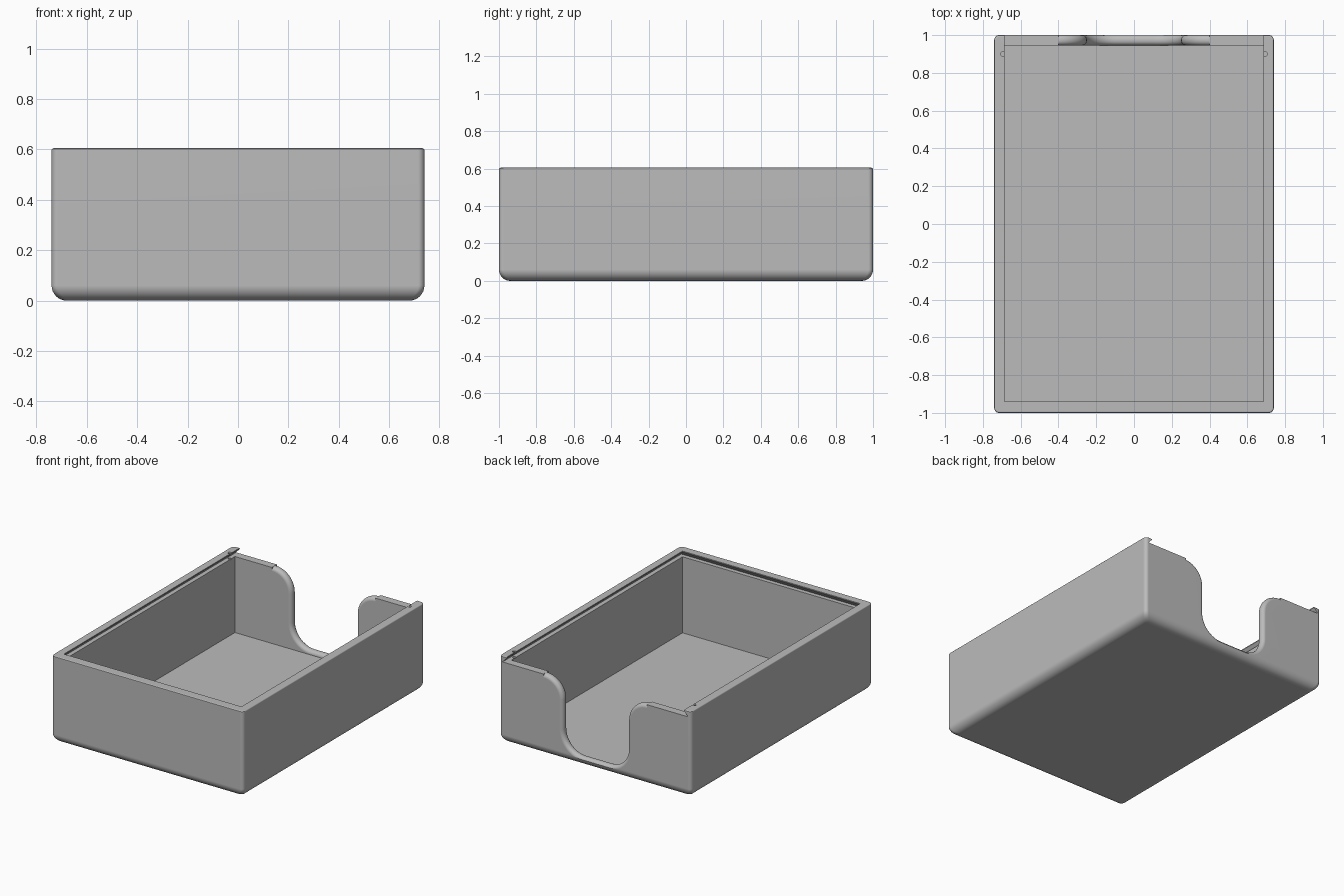
import bpy, bmesh
from math import sin, cos, pi, sqrt, radians

if "Cube" in bpy.data.objects:
    bpy.data.objects.remove(bpy.data.objects["Cube"], do_unlink=True)

W, D, H = 0.74, 1.0, 0.605          # half width, half depth, height
IN_X, IN_FRONT, IN_BACK = 0.685, -0.94, 0.945
FLOOR, LEDGE = 0.035, 0.565
ROUND = 0.06                        # bottom edge radius

grey = bpy.data.materials.new("light grey")
grey.use_nodes = True
grey.diffuse_color = (0.5, 0.5, 0.5, 1)
grey.node_tree.nodes["Principled BSDF"].inputs["Base Color"].default_value = (0.5, 0.5, 0.5, 1)


def loft(name, rings):
    """Closed solid through rings that have equal point counts."""
    bm = bmesh.new()
    loops = [[bm.verts.new(p) for p in ring] for ring in rings]
    n = len(loops[0])
    for a, b in zip(loops, loops[1:]):
        for i in range(n):
            j = (i + 1) % n
            bm.faces.new((a[i], a[j], b[j], b[i]))
    bm.faces.new(loops[0][::-1])
    bm.faces.new(loops[-1])
    bmesh.ops.recalc_face_normals(bm, faces=bm.faces)
    mesh = bpy.data.meshes.new(name)
    bm.to_mesh(mesh)
    bm.free()
    mesh.materials.append(grey)
    ob = bpy.data.objects.new(name, mesh)
    bpy.context.collection.objects.link(ob)
    return ob


def arc(cx, cy, r, start, end, steps):
    angles = [radians(start + (end - start) * i / steps) for i in range(steps + 1)]
    return [(cx + r * cos(a), cy + r * sin(a)) for a in angles]


def rect(x, front, back, z):
    return [(-x, front, z), (x, front, z), (x, back, z), (-x, back, z)]


def rounded_rect(inset, z, r=0.025):
    x, y = W - inset - r, D - inset - r
    pts = []
    for k, (sx, sy) in enumerate([(1, 1), (-1, 1), (-1, -1), (1, -1)]):
        pts += arc(sx * x, sy * y, r, 90 * k, 90 * k + 90, 5)
    return [(px, py, z) for px, py in pts]


def notch_ring(y, d):
    """U-shaped opening with flared top, grown outward by d."""
    r, wall, base = 0.15, 0.25, 0.062
    half = arc(wall - r, base + r, r + d, -90, 0, 10)
    half += arc(wall + r, LEDGE - r, r - d, 180, 90, 10)
    half.append((wall + r, H + 0.1))
    outline = half + [(-x, z) for x, z in reversed(half)]
    return [(x, y, z) for x, z in outline]


# Outer body with a large round below and a slight one at the rim
rings = []
for i in range(9):
    a = pi / 2 * i / 8
    rings.append(rounded_rect(ROUND * (1 - sin(a)), ROUND * (1 - cos(a))))
for i in range(4):
    a = pi / 2 * i / 3
    rings.append(rounded_rect(0.008 * (1 - cos(a)), H - 0.008 + 0.008 * sin(a)))
body = loft("open_box", rings)

cutters = []

# Storage cavity
cutters.append(loft("cavity_cutter", [rect(IN_X, IN_FRONT, IN_BACK, z) for z in (FLOOR, H + 0.1)]))

# Undercut slide for the lid, open at the back
cutters.append(loft("lid_slide_cutter", [
    rect(IN_X + 0.03, IN_FRONT - 0.03, D + 0.1, LEDGE),
    rect(IN_X, IN_FRONT, D + 0.1, H - 0.006),
    rect(IN_X, IN_FRONT, D + 0.1, H + 0.12)]))

# Finger notch in the back wall, with rounded edges on both faces
edge = 0.025
slices = []
for i in range(7):
    a = pi / 2 * i / 6
    slices.append((edge * (1 - cos(a)), edge * (1 - sin(a))))
rings = [notch_ring(IN_BACK - 0.004, edge)]
rings += [notch_ring(IN_BACK + t, d) for t, d in slices]
rings += [notch_ring(D - t, d) for t, d in reversed(slices)]
rings.append(notch_ring(D + 0.05, edge))
cutters.append(loft("notch_cutter", rings))

# Small catch holes in the rails
for side in (-1, 1):
    ring = arc(side * 0.695, 0.9, 0.011, 0, 337.5, 15)
    cutters.append(loft("catch_cutter", [[(x, y, z) for x, y in ring] for z in (LEDGE - 0.005, H + 0.1)]))

bpy.context.view_layer.objects.active = body
for cutter in cutters:
    cutter.hide_render = True
    mod = body.modifiers.new("cut", "BOOLEAN")
    mod.operation = "DIFFERENCE"
    mod.solver = "EXACT"
    mod.object = cutter
    bpy.ops.object.modifier_apply(modifier=mod.name)
    bpy.data.objects.remove(cutter, do_unlink=True)

# Smooth rounds, crisp edges, flat walls
bpy.ops.object.select_all(action="DESELECT")
body.select_set(True)
bpy.ops.object.shade_smooth_by_angle(angle=radians(30))
weighted = body.modifiers.new("flat_walls", "WEIGHTED_NORMAL")
weighted.keep_sharp = True
